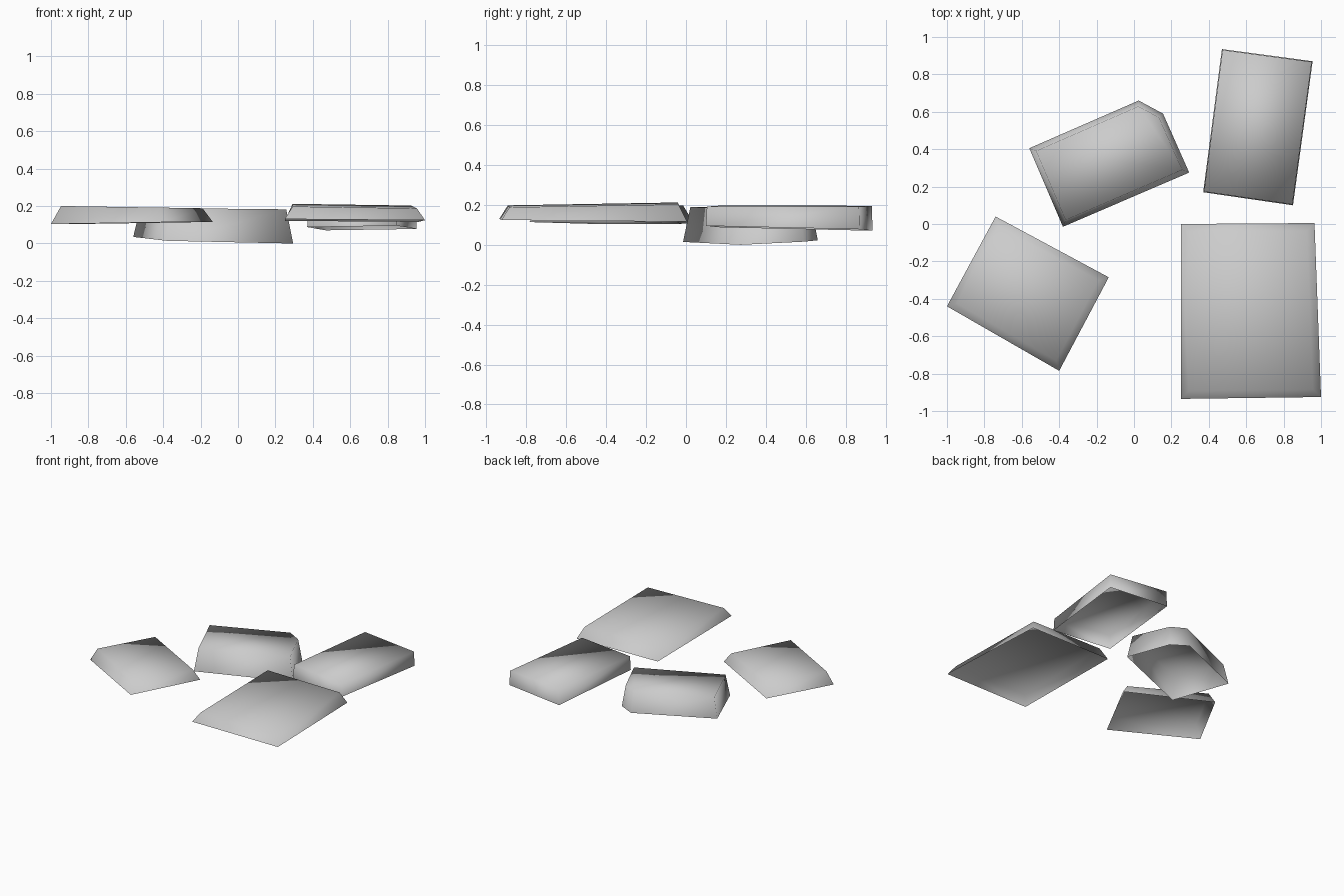
import bpy
import bmesh
from mathutils import Vector

default_cube = bpy.data.objects.get("Cube")
if default_cube:
    bpy.data.objects.remove(default_cube, do_unlink=True)

# Single stone colour
stone_grey = bpy.data.materials.new("stone_grey")
stone_colour = (0.6, 0.6, 0.6, 1.0)
stone_grey.use_nodes = True
stone_grey.diffuse_color = stone_colour
stone_grey.node_tree.nodes["Principled BSDF"].inputs["Base Color"].default_value = stone_colour


def inset_outline(outline, distance):
    """Move every edge of a counter-clockwise outline inwards by a distance."""
    result = []
    count = len(outline)
    for index, corner in enumerate(outline):
        incoming = (corner - outline[index - 1]).normalized()
        outgoing = (outline[(index + 1) % count] - corner).normalized()
        normal_in = Vector((-incoming.y, incoming.x))
        normal_out = Vector((-outgoing.y, outgoing.x))
        miter = (normal_in + normal_out) / (1 + normal_in.dot(normal_out))
        result.append(corner + miter * distance)
    return result


def plane_height(plane, point):
    """Height of a tilted plane given as base height, x slope and y slope."""
    base, slope_x, slope_y = plane
    return base + slope_x * point.x + slope_y * point.y


def make_slab(name, corners, inset, bottom_plane, top_plane):
    """Build a tilted slab shell, open underneath, with tapering sides."""
    outline = [Vector(corner) for corner in corners]
    top_outline = inset_outline(outline, inset)
    bm = bmesh.new()
    lower = [bm.verts.new((p.x, p.y, plane_height(bottom_plane, p))) for p in outline]
    upper = [bm.verts.new((p.x, p.y, plane_height(top_plane, p))) for p in top_outline]
    bm.faces.new(upper)
    count = len(lower)
    for index in range(count):
        following = (index + 1) % count
        bm.faces.new((lower[index], lower[following], upper[following], upper[index]))
    for face in bm.faces:
        face.smooth = True
    mesh = bpy.data.meshes.new(name)
    bm.to_mesh(mesh)
    bm.free()
    mesh.materials.append(stone_grey)
    slab = bpy.data.objects.new(name, mesh)
    bpy.context.collection.objects.link(slab)


# Large slab at the front left
make_slab(
    "large_slab",
    corners=[(0.25, -0.935), (1, -0.925), (0.965, 0.005), (0.25, 0)],
    inset=0.042,
    bottom_plane=(0.123, -0.008, -0.01),
    top_plane=(0.217, -0.015, 0.017),
)

# Squarish slab at the front right
make_slab(
    "square_slab",
    corners=[(-1, -0.44), (-0.4, -0.785), (-0.135, -0.285), (-0.74, 0.04)],
    inset=0.04,
    bottom_plane=(0.116, 0.014, -0.004),
    top_plane=(0.185, -0.016, 0),
)

# Thick slab with a clipped corner
make_slab(
    "clipped_slab",
    corners=[(-0.38, -0.015), (0.295, 0.275), (0.155, 0.59), (0.025, 0.66), (-0.56, 0.405)],
    inset=0.028,
    bottom_plane=(0.001, -0.036, 0.034),
    top_plane=(0.185, -0.01, 0),
)

# Long straight-sided slab at the back left
make_slab(
    "long_slab",
    corners=[(0.37, 0.17), (0.85, 0.1), (0.955, 0.87), (0.47, 0.935)],
    inset=0.004,
    bottom_plane=(0.087, 0.012, -0.024),
    top_plane=(0.2, -0.01, 0),
)
